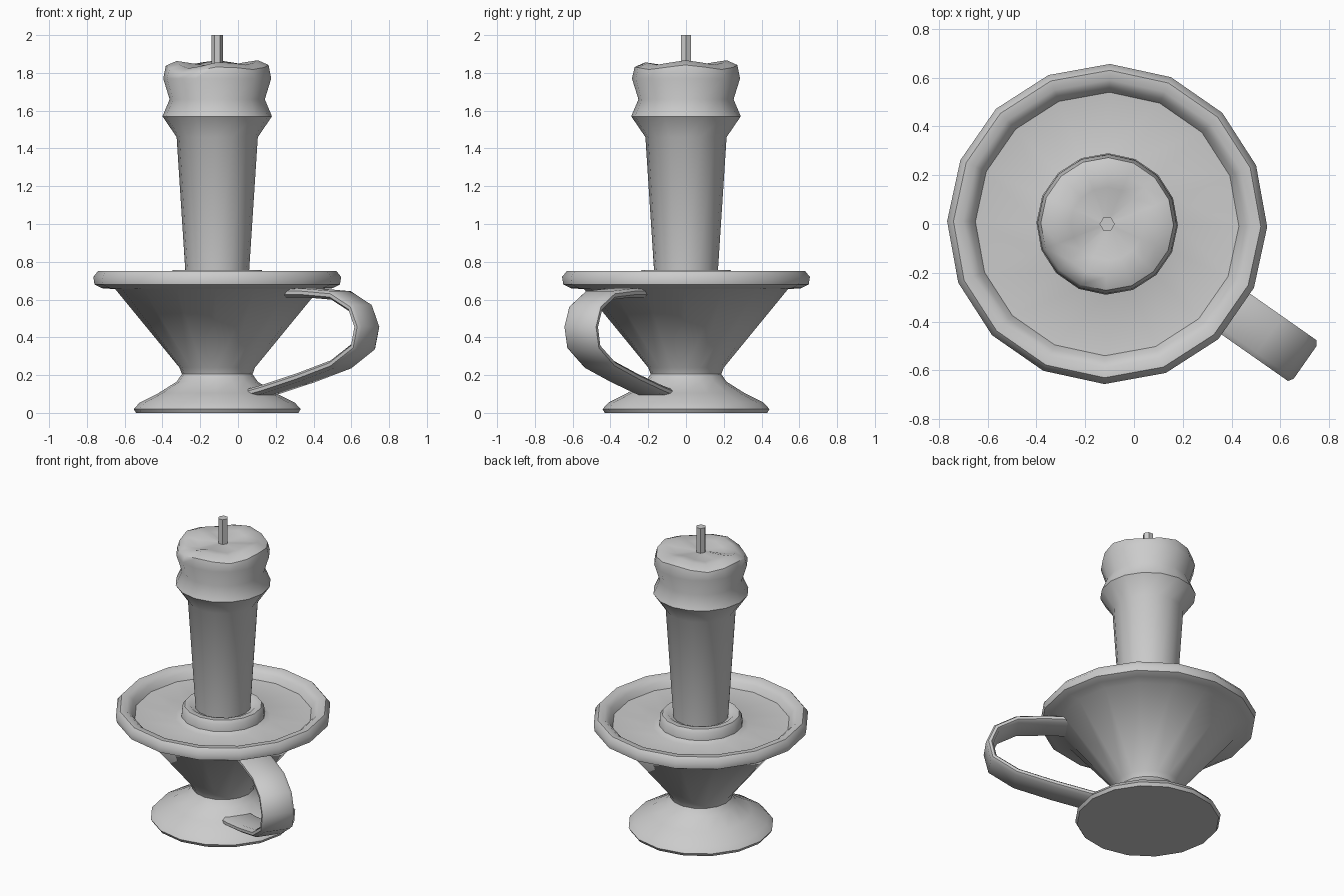
import bpy, bmesh, math
from mathutils import Vector

if "Cube" in bpy.data.objects:
    bpy.data.objects.remove(bpy.data.objects["Cube"])

CX = -0.11  # axis of the holder and candle


def finish(name, bm, angle=50):
    bmesh.ops.recalc_face_normals(bm, faces=bm.faces[:])
    me = bpy.data.meshes.new(name)
    bm.to_mesh(me)
    bm.free()
    ob = bpy.data.objects.new(name, me)
    bpy.context.collection.objects.link(ob)
    bpy.ops.object.select_all(action='DESELECT')
    ob.select_set(True)
    bpy.context.view_layer.objects.active = ob
    bpy.ops.object.shade_smooth_by_angle(angle=math.radians(angle))
    return ob


def skin(bm, rings):
    for a, b in zip(rings, rings[1:]):
        n = len(a)
        for i in range(n):
            bm.faces.new((a[i], a[(i + 1) % n], b[(i + 1) % n], b[i]))


def lathe(name, profile, sides, lip=None, turn=-1.0, angle=50):
    """Revolve (radius, z) rings; lip(angle, radius, z) may shift heights."""
    bm = bmesh.new()
    rings = []
    for r, z in profile:
        ring = []
        for i in range(sides):
            a = 2 * math.pi * i / sides + math.radians(turn)
            dz = lip(a, r, z) if lip else 0
            ring.append(bm.verts.new((CX + r * math.cos(a), r * math.sin(a), z + dz)))
        rings.append(ring)
    skin(bm, rings)
    bm.faces.new(rings[0])
    bm.faces.new(rings[-1])
    return finish(name, bm, angle)


# Holder: foot, waist, flared cone, rolled rim, dish and candle socket
lathe("candle_holder", [
    (0.43, 0.0), (0.442, 0.02), (0.41, 0.055), (0.31, 0.105), (0.215, 0.165),
    (0.187, 0.205), (0.20, 0.24), (0.54, 0.655), (0.61, 0.66), (0.65, 0.68),
    (0.656, 0.72), (0.63, 0.752), (0.59, 0.75), (0.56, 0.725), (0.54, 0.69),
    (0.29, 0.672), (0.255, 0.69), (0.25, 0.735), (0.235, 0.757), (0.20, 0.757),
    (0.185, 0.742)], 16)


# Candle with a melted, uneven lip
def melt(a, r, z):
    if z < 1.8 or r < 0.1:
        return 0
    return 0.012 * math.cos(4 * a) - 0.02 * max(0, math.cos(a + 2.2)) ** 3


lathe("candle", [
    (0.168, 0.735), (0.215, 1.46), (0.29, 1.57), (0.252, 1.66), (0.286, 1.77),
    (0.272, 1.83), (0.215, 1.855), (0.15, 1.845), (0.03, 1.835)], 16, melt)

# Wick
lathe("wick", [(0.031, 1.8), (0.031, 2.0)], 6, turn=0)

# Handle: flat strap swept along a loop in a vertical plane
path = [(0.42, 0.635), (0.62, 0.635), (0.80, 0.622), (0.925, 0.555), (0.967, 0.455),
        (0.943, 0.35), (0.80, 0.257), (0.57, 0.185), (0.36, 0.128), (0.22, 0.095)]
out = Vector((math.cos(math.radians(-35)), math.sin(math.radians(-35)), 0))
side = Vector((-out.y, out.x, 0))
up = Vector((0, 0, 1))
W, T, B = 0.102, 0.023, 0.014
section = [(-W, -T + B), (-W + B * 1.5, -T), (W - B * 1.5, -T), (W, -T + B),
           (W, T - B), (W - B * 1.5, T), (-W + B * 1.5, T), (-W, T - B)]
bm = bmesh.new()
rings = []
for i, (r, z) in enumerate(path):
    p, q = path[max(i - 1, 0)], path[min(i + 1, len(path) - 1)]
    d = Vector((q[0] - p[0], q[1] - p[1])).normalized()
    normal = out * -d.y + up * d.x
    centre = Vector((CX, 0, 0)) + out * r + up * z
    rings.append([bm.verts.new(centre + side * s + normal * t) for s, t in section])
skin(bm, rings)
bm.faces.new(rings[0])
bm.faces.new(rings[-1])
finish("handle", bm, 55)
